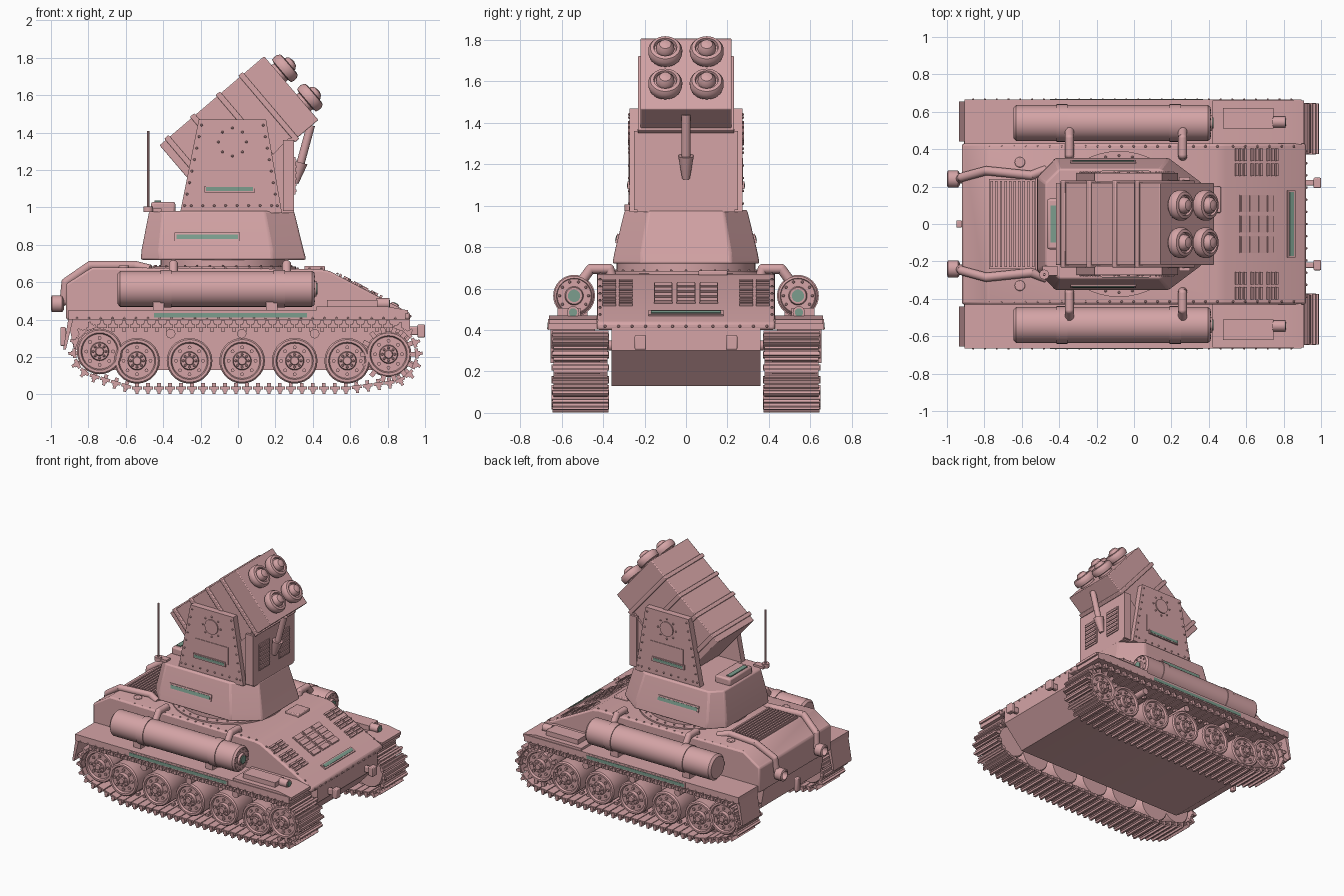
import bpy, bmesh, math
from mathutils import Matrix, Vector
from mathutils.geometry import convex_hull_2d

default_cube = bpy.data.objects.get("Cube")
if default_cube:
    bpy.data.objects.remove(default_cube)


def make_material(name, colour):
    material = bpy.data.materials.new(name)
    material.use_nodes = True
    material.diffuse_color = colour
    for node in material.node_tree.nodes:
        if node.type == 'BSDF_PRINCIPLED':
            node.inputs["Base Color"].default_value = colour
    return material


PINK = make_material("dusty pink", (.66, .37, .38, 1))
GREEN = make_material("grey green", (.2, .34, .27, 1))
SIDES = (1, -1)


def finish(name, mesh_data, material=PINK, bevel=0, matrix=None):
    bmesh.ops.recalc_face_normals(mesh_data, faces=mesh_data.faces)
    mesh = bpy.data.meshes.new(name)
    mesh_data.to_mesh(mesh)
    mesh_data.free()
    mesh.materials.append(material)
    part = bpy.data.objects.new(name, mesh)
    bpy.context.collection.objects.link(part)
    if matrix:
        part.matrix_world = matrix
    if bevel:
        modifier = part.modifiers.new("edge bevel", 'BEVEL')
        modifier.width = bevel
        modifier.segments = 2
        modifier.limit_method = 'ANGLE'
    bpy.ops.object.select_all(action='DESELECT')
    part.select_set(True)
    bpy.context.view_layer.objects.active = part
    bpy.ops.object.shade_smooth_by_angle(angle=math.radians(35))
    return part


def box(target, centre, size, rotation=Matrix()):
    matrix = Matrix.Translation(centre) @ rotation @ Matrix.Diagonal((*size, 1))
    bmesh.ops.create_cube(target, size=1, matrix=matrix)


def rod(target, start, end, radius, end_radius=None, sides=20):
    start, end = Vector(start), Vector(end)
    axis = end - start
    matrix = Matrix.Translation((start + end) / 2) @ axis.to_track_quat('Z', 'Y').to_matrix().to_4x4()
    bmesh.ops.create_cone(target, cap_ends=True, segments=sides, radius1=radius, depth=axis.length,
                          radius2=radius if end_radius is None else end_radius, matrix=matrix)


def rivet(target, point, normal):
    point = Vector(point)
    rod(target, point, point + Vector(normal) * .008, .007, .004, sides=8)


def pipe(target, points, radius):
    for start, end in zip(points, points[1:]):
        rod(target, start, end, radius)
    for point in points[1:-1]:
        bmesh.ops.create_uvsphere(target, u_segments=16, v_segments=8, radius=radius,
                                  matrix=Matrix.Translation(point))


def loft(target, rings):
    loops = [[target.verts.new(point) for point in ring] for ring in rings]
    count = len(loops[0])
    for low, high in zip(loops, loops[1:]):
        for i in range(count):
            j = (i + 1) % count
            target.faces.new((low[i], low[j], high[j], high[i]))
    target.faces.new(loops[0])
    target.faces.new(loops[-1])


def slab(target, outline, start, end):
    loft(target, [[(x, y, z) for x, z in outline] for y in (start, end)])


def lathe(target, profile, centre, axis, sides=28):
    turn = Vector(axis).to_track_quat('Z', 'Y')
    rings = []
    for radius, height in profile:
        rings.append([Vector(centre) + turn @ Vector((radius * math.cos(a), radius * math.sin(a), height))
                      for a in (math.tau * i / sides for i in range(sides))])
    loft(target, rings)


# Hull: one side profile extruded for the tub, another for the wider deck
b = bmesh.new()
slab(b, [(-.7, .13), (.76, .13), (.92, .3), (.92, .41), (-.91, .41), (-.88, .25)], -.36, .36)
finish("lower_hull", b)
b = bmesh.new()
slab(b, [(-.92, .4), (.92, .4), (.92, .435), (.49, .66), (.44, .67), (-.78, .68), (-.92, .59)], -.43, .43)
finish("upper_hull", b, bevel=.012)

# Deck fittings
b = bmesh.new()
box(b, (-.65, 0, .682), (.25, .48, .012))
for i in range(10):
    box(b, (-.76 + i * .0245, 0, .692), (.013, .46, .014))
finish("engine_grille", b)
slope = Matrix.Rotation(math.atan2(.225, .43), 4, 'Y')


def on_slope(x, y):
    return (x, y, .66 - (x - .49) * .225 / .43 + .004)


b = bmesh.new()
for y in (-.37, -.29, .29, .37):
    for x in (.57, .655, .74):
        for i in range(3):
            box(b, on_slope(x + (i - 1) * .023, y), (.014, .065, .02), slope)
for y in (-.11, 0, .11):
    box(b, on_slope(.655, y), (.2, .09, .006), slope)
    for i in range(4):
        box(b, on_slope(.585 + i * .047, y), (.035, .085, .02), slope)
box(b, on_slope(.84, 0), (.045, .36, .012), slope)
finish("front_deck_louvres", b)
b = bmesh.new()
box(b, on_slope(.84, 0), (.025, .34, .019), slope)
finish("front_light_strip", b, GREEN)
b = bmesh.new()
box(b, (.41, .13, .675), (.11, .14, .025))
box(b, (-.935, 0, .31), (.03, .04, .1))
for s in SIDES:
    rod(b, (-.61, s * .33, .67), (-.61, s * .33, .69), .028)
    box(b, (.95, s * .22, .34), (.1, .03, .045))
    box(b, (.98, s * .22, .34), (.04, .055, .07))
finish("hatches_and_tow_hooks", b, bevel=.006)
b = bmesh.new()
for s in SIDES:
    for i in range(20):
        rivet(b, (-.77 + i * .064, s * .415, .672), (0, 0, 1))
    for i in range(6):
        rivet(b, on_slope(.53 + i * .065, s * .415), (.4, 0, .9))
for i in range(-6, 7):
    rivet(b, (.92, i * .065, .418), (1, 0, 0))
finish("hull_rivets", b)

# Exhausts climbing over the rear edge
b = bmesh.new()
for s in SIDES:
    pipe(b, [(-.96, s * .24, .485), (-.93, s * .24, .5), (-.92, s * .25, .6), (-.79, s * .285, .69),
             (-.55, s * .26, .69), (-.47, s * .29, .67)], .024)
    lathe(b, [(.03, 0), (.045, .01), (.045, .065), (.032, .07), (.03, .03)], (-.93, s * .24, .485), (-1, 0, 0))
finish("exhaust_pipes", b)

# Fenders, tanks, tracks and wheels on both sides
wheel_profile = [(.01, -.2), (.115, -.2), (.122, -.19), (.122, -.01), (.114, 0), (.1, 0),
                 (.094, -.015), (.05, -.015), (.046, .008), (.024, .008), (.02, .018), (.005, .018)]
wheels = [(-.74, .23)] + [(-.54 + i * .281, .18) for i in range(5)] + [(.805, .215)]
samples = []
for (x, z), radius in zip(wheels, [.135] + [.145] * 5 + [.15]):
    samples += [Vector((x + radius * math.cos(i * math.pi / 30), z + radius * math.sin(i * math.pi / 30)))
                for i in range(60)]
loop = [samples[i] for i in convex_hull_2d(samples)]
edges = list(zip(loop, loop[1:] + loop[:1]))
perimeter = sum((q - p).length for p, q in edges)


def along_track(distance):
    for p, q in edges:
        length = (q - p).length
        if distance <= length:
            return p.lerp(q, distance / length), (q - p).normalized()
        distance -= length
    return q, (q - p).normalized()


LINKS = 68
for s, side in zip(SIDES, ("left", "right")):
    b = bmesh.new()
    box(b, (-.005, s * .545, .427), (1.8, .24, .05))
    slab(b, [(-.87, .45), (-.9, .45), (-.935, .24), (-.92, .24)], s * .44, s * .655)
    slab(b, [(.42, .45), (.76, .45), (.91, .43), (.91, .45), (.8, .47), (.42, .47)], s * .43, s * .66)
    box(b, (-.04, s * .66, .423), (.84, .012, .042))
    box(b, (.61, s * .565, .48), (.27, .11, .05))
    rod(b, (.74, s * .545, .485), (.81, s * .545, .485), .03)
    for i in range(28):
        rivet(b, (-.86 + i * .063, s * .662, .408), (0, s, 0))
    finish(side + "_fender", b)
    b = bmesh.new()
    box(b, (-.04, s * .666, .423), (.82, .006, .024))
    rod(b, (.81, s * .545, .485), (.814, s * .545, .485), .02)
    rod(b, (.42, s * .54, .565), (.426, s * .54, .565), .03)
    finish(side + "_lamps", b, GREEN)

    b = bmesh.new()
    lathe(b, [(.08, 0), (.096, .015), (.096, 1.04), (.085, 1.055), (.082, 1.05), (.045, 1.05), (.04, 1.065)],
          (-.645, s * .54, .565), (1, 0, 0), 32)
    for x in (-.385, .22):
        rod(b, (x - .03, s * .54, .565), (x + .03, s * .54, .565), .101, sides=32)
        box(b, (x - .04, s * .54, .475), (.06, .13, .05))
        pipe(b, [(x + .04, s * .36, .66), (x + .04, s * .37, .695), (x + .04, s * .46, .695),
                 (x + .04, s * .5, .64)], .024)
    for i in range(10):
        a = i * math.tau / 10
        rivet(b, (.405, s * .54 + .07 * math.cos(a), .565 + .07 * math.sin(a)), (1, 0, 0))
    finish(side + "_fuel_tank", b)

    b = bmesh.new()
    for i in range(LINKS):
        point, tangent = along_track(perimeter * i / LINKS)
        turn = Matrix.Rotation(-math.atan2(tangent.y, tangent.x), 4, 'Y')
        normal = Vector((tangent.y, -tangent.x))
        centre = Vector((point.x, s * .51, point.y))
        outward = Vector((normal.x, 0, normal.y))
        box(b, centre, (perimeter / LINKS * .9, .26, .018), turn)
        box(b, centre + outward * .018, (.016, .27, .03), turn)
        box(b, centre + outward * .006, (.026, .276, .024), turn)
        box(b, centre - outward * .016, (.02, .03, .022), turn)
    finish(side + "_track", b)

    b = bmesh.new()
    for x, z in wheels:
        lathe(b, wheel_profile, (x, s * .615, z), (0, s, 0))
        for i in range(8):
            a = i * math.tau / 8
            direction = Vector((math.cos(a), 0, math.sin(a)))
            hub = Vector((x, s * .598, z))
            rod(b, hub + direction * .072, hub + direction * .072 + Vector((0, s * .014, 0)), .01, sides=8)
            rivet(b, hub + direction * .034 + Vector((0, s * .025, 0)), (0, s, 0))
    for i in range(14):
        a = i * math.tau / 14
        box(b, (.805 + .125 * math.cos(a), s * .6, .215 + .125 * math.sin(a)), (.05, .025, .025),
            Matrix.Rotation(-a, 4, 'Y'))
    for x in (-.36, .02, .41):
        rod(b, (x, s * .36, .325), (x, s * .62, .325), .025)
    finish(side + "_wheels", b)

# Turret ring and faceted turret
b = bmesh.new()
rod(b, (-.08, 0, .66), (-.08, 0, .685), .39, sides=48)
rod(b, (-.08, 0, .68), (-.08, 0, .73), .335, sides=48)
for i in range(32):
    a = i * math.tau / 32
    rivet(b, (-.08 + .365 * math.cos(a), .365 * math.sin(a), .685), (0, 0, 1))
finish("turret_ring", b)


def turret_ring(back, corner, shoulder, front, wide, back_half, front_half, z):
    half = [(back, back_half), (corner, wide), (shoulder, wide), (front, front_half)]
    return [(x, y, z) for x, y in half] + [(x, -y, z) for x, y in reversed(half)]


b = bmesh.new()
loft(b, [turret_ring(-.52, -.42, .185, .365, .355, .25, .22, .72),
         turret_ring(-.515, -.42, .18, .35, .345, .25, .215, .775),
         turret_ring(-.475, -.4, .14, .3, .295, .22, .18, .98)])
finish("turret", b, bevel=.01)
lean = math.atan2(.05, .205)
b, frame = bmesh.new(), bmesh.new()
for s in SIDES:
    turn = Matrix.Rotation(s * lean, 4, 'X')
    box(frame, (-.165, s * .331, .842), (.35, .012, .045), turn)
    box(b, (-.165, s * .334, .842), (.33, .012, .025), turn)
box(b, (-.43, 0, 1.033), (.035, .2, .008))
finish("turret_light_strips", b, GREEN)
finish("turret_strip_frames", frame)
b = bmesh.new()
box(b, (-.4, 0, 1.0), (.13, .27, .06))
finish("rear_hatch", b, bevel=.012)
b = bmesh.new()
box(b, (-.45, -.25, .985), (.08, .05, .02))
rod(b, (-.48, -.27, .975), (-.48, -.27, 1.005), .026)
rod(b, (-.48, -.27, 1.0), (-.48, -.27, 1.41), .008, .006, sides=10)
finish("antenna", b)

# Launcher pedestal with riveted cheek plates
b = bmesh.new()
slab(b, [(-.12, .97), (.3, .97), (.3, 1.37), (.27, 1.37)], -.235, .235)
for s in SIDES:
    box(b, (.303, s * .12, 1.17), (.008, .13, .2))
    for i in range(6):
        box(b, (.307, s * .12, 1.09 + i * .032), (.014, .115, .014))
    box(b, (.27, s * .24, 1.17), (.06, .02, .38))
finish("launcher_pedestal", b)
b, lamps = bmesh.new(), bmesh.new()
for s in SIDES:
    slab(b, [(-.31, .97), (.235, .97), (.15, 1.47), (-.21, 1.47)], s * .225, s * .272)
    box(b, (-.03, s * .272, 1.165), (.28, .008, .13))
    box(b, (-.045, s * .276, 1.098), (.27, .014, .035))
    rod(b, (-.03, s * .27, 1.35), (-.03, s * .28, 1.35), .055)
    box(lamps, (-.045, s * .281, 1.098), (.25, .008, .02))
    for i in range(8):
        t = i / 7
        for x in (-.285 + .09 * t, .21 - .075 * t):
            rivet(b, (x, s * .272, 1.01 + .43 * t), (0, s, 0))
        rivet(b, (-.03 + .075 * math.cos(t * 5.5), s * .272, 1.35 + .075 * math.sin(t * 5.5)), (0, s, 0))
        rivet(b, (-.25 + .43 * t, s * .272, 1.01), (0, s, 0))
finish("cheek_plates", b)
finish("cheek_light_strips", lamps, GREEN)

# Tilted launcher box with ribs, four rocket caps and support strut
tilt = Matrix.Translation((.005, 0, 1.4)) @ Matrix.Rotation(-math.radians(40.4), 4, 'Y')
b = bmesh.new()
box(b, (0, 0, 0), (.734, .44, .447))
for x in (-.31, -.13, .05, .21):
    box(b, (x, 0, 0), (.03, .465, .468))
finish("launcher_box", b, bevel=.005, matrix=tilt)
cap_profile = [(.058, -.02), (.058, .015), (.078, .02), (.082, .035), (.082, .055), (.072, .072),
               (.056, .076), (.052, .062), (.044, .062), (.042, .08), (.028, .098), (.006, .104)]
b = bmesh.new()
for y in SIDES:
    for z in SIDES:
        lathe(b, cap_profile, (.367, y * .1, z * .103), (1, 0, 0), 32)
finish("rocket_caps", b, matrix=tilt)
b = bmesh.new()
rod(b, (.305, 0, 1.13), (.335, 0, 1.24), .018, .038)
rod(b, (.33, 0, 1.22), (.39, 0, 1.44), .022)
finish("support_strut", b)
